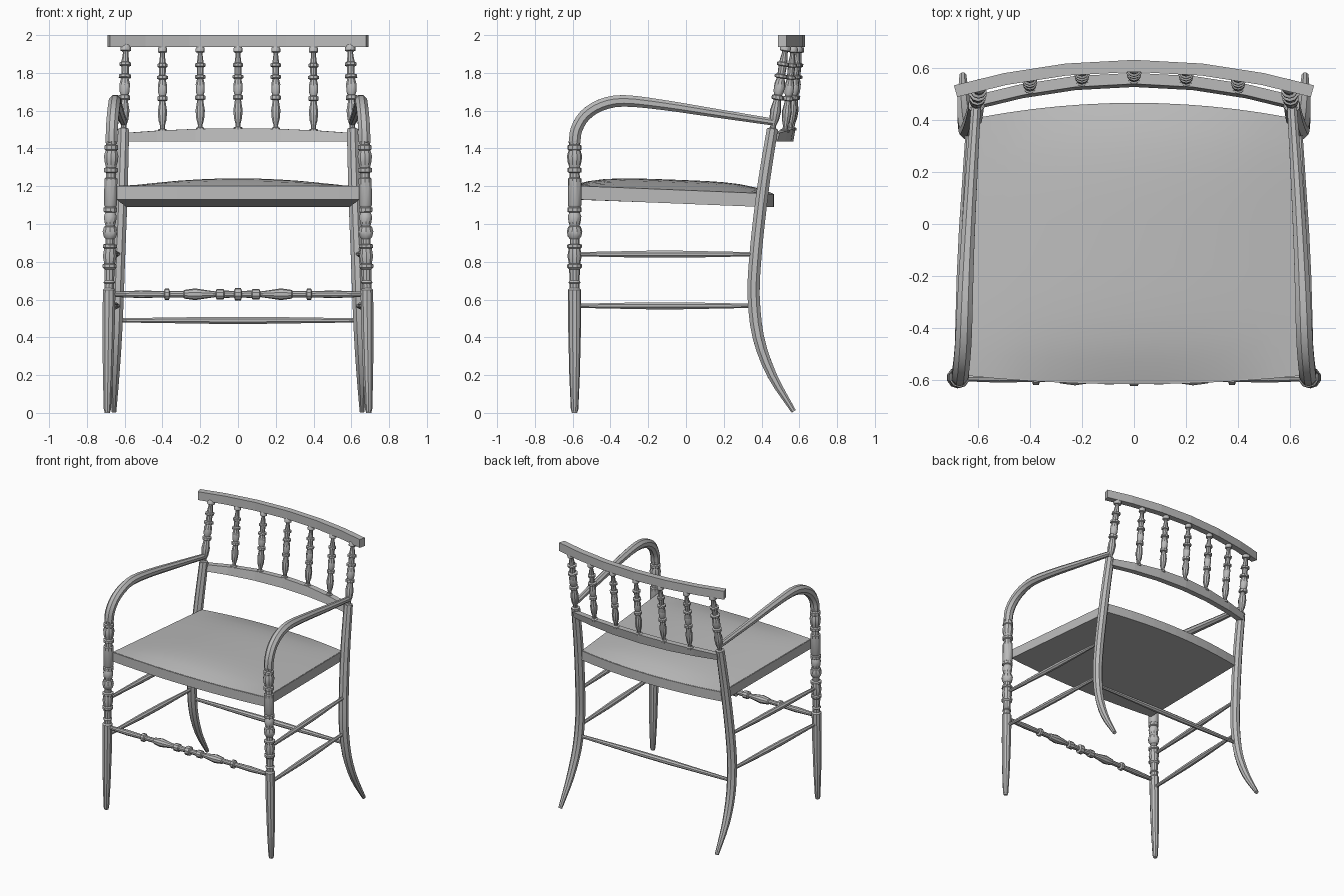
import bpy, bmesh
from mathutils import Vector

if "Cube" in bpy.data.objects:
    bpy.data.objects.remove(bpy.data.objects["Cube"], do_unlink=True)

GREY = (0.5, 0.5, 0.5, 1)
mat = bpy.data.materials.new("plain grey")
mat.use_nodes = True
mat.diffuse_color = GREY
mat.node_tree.nodes["Principled BSDF"].inputs["Base Color"].default_value = GREY


def finish(name, bm, smooth=None):
    bmesh.ops.recalc_face_normals(bm, faces=bm.faces)
    me = bpy.data.meshes.new(name)
    bm.to_mesh(me)
    bm.free()
    me.materials.append(mat)
    ob = bpy.data.objects.new(name, me)
    bpy.context.collection.objects.link(ob)
    if smooth:
        bpy.ops.object.select_all(action='DESELECT')
        ob.select_set(True)
        bpy.context.view_layer.objects.active = ob
        bpy.ops.object.shade_smooth_by_angle(angle=smooth)
    return ob


def skin(name, rings, smooth=None):
    """Closed skin over a row of equal-length vertex rings."""
    bm = bmesh.new()
    rows = [[bm.verts.new(p) for p in ring] for ring in rings]
    n = len(rows[0])
    for a, b in zip(rows, rows[1:]):
        for i in range(n):
            j = (i + 1) % n
            bm.faces.new((a[i], a[j], b[j], b[i]))
    bm.faces.new(rows[0])
    bm.faces.new(rows[-1])
    return finish(name, bm, smooth)


def tube(name, pts, radii, side=(1, 0, 0), sides=8):
    from math import sin, cos, tau
    rings = []
    for i, p in enumerate(pts):
        t = (pts[min(i + 1, len(pts) - 1)] - pts[max(i - 1, 0)]).normalized()
        u = Vector(side)
        u = (u - t * u.dot(t)).normalized()
        v = t.cross(u)
        rings.append([p + radii[i] * (u * cos(tau * (k + .5) / sides) + v * sin(tau * (k + .5) / sides))
                      for k in range(sides)])
    return skin(name, rings, 0.6)


def turned(name, a, b, profile, scale=1, side=(1, 0, 0), sides=10):
    """Lathe-turned bar from a to b; profile holds (fraction, radius)."""
    a, b = Vector(a), Vector(b)
    return tube(name, [a.lerp(b, t) for t, _ in profile], [r * scale for _, r in profile], side, sides)


def smooth_path(keys, steps=3):
    """Catmull-Rom path through (x, y, z, radius) keys."""
    k = [Vector(q) for q in keys]
    k = [2 * k[0] - k[1]] + k + [2 * k[-1] - k[-2]]
    out = []
    for p0, p1, p2, p3 in zip(k, k[1:], k[2:], k[3:]):
        for s in range(steps):
            t = s / steps
            out.append(.5 * (2 * p1 + (p2 - p0) * t + (2 * p0 - 5 * p1 + 4 * p2 - p3) * t * t
                             + (3 * p1 - p0 - 3 * p2 + p3) * t ** 3))
    out.append(k[-2])
    return [q.to_3d() for q in out], [q[3] for q in out]


def curved_rail(name, half, y_mid, sag, z0, z1, lean, thick, crown=0):
    rings = []
    for u in (-1, -.72, -.38, 0, .38, .72, 1):
        x, y = u * half, y_mid - sag * u * u
        n = Vector((2 * sag * u / half, 1, 0)).normalized() * thick / 2
        low, top = Vector((x, y, z0)), Vector((x, y + lean, z1 - crown * u * u))
        rings.append([low - n, low + n, top + n, top - n])
    return skin(name, rings)


def seat_slab(name, top, bottom, inset=0, smooth=None, n=12):
    """Bowed trapezium slab between two height functions of (u, v)."""
    bm = bmesh.new()

    def point(i, j, height):
        u, v = 2 * i / n - 1, j / n
        x = u * (.645 - .055 * v - inset)
        front, back = -.582 - .033 * (1 - u * u) + inset, .41 + .055 * (1 - u * u) - inset
        return bm.verts.new((x, front + (back - front) * v, height(u, v)))
    up, dn = [[[point(i, j, f) for j in range(n + 1)] for i in range(n + 1)] for f in (top, bottom)]
    for i in range(n):
        for g in (up, dn):
            for j in range(n):
                bm.faces.new((g[i][j], g[i + 1][j], g[i + 1][j + 1], g[i][j + 1]))
        for e in (0, n):
            bm.faces.new((up[i][e], up[i + 1][e], dn[i + 1][e], dn[i][e]))
            bm.faces.new((up[e][i], up[e][i + 1], dn[e][i + 1], dn[e][i]))
    return finish(name, bm, smooth)


# Seat
def deck(u, v):
    return 1.2 - .04 * v


seat_slab("seat_frame", deck, lambda u, v: deck(u, v) - .07)
seat_slab("seat_cushion", lambda u, v: deck(u, v) + .002 + .053 * (1 - u * u) * (1 - (2 * v - 1) ** 4),
          lambda u, v: deck(u, v) - .01, .004, 0.5)

# Turning profiles
SPINDLE = [(0, .024), (.03, .024), (.04, .014), (.07, .013), (.14, .022), (.24, .026), (.33, .019),
           (.36, .017), (.37, .028), (.41, .028), (.42, .018), (.46, .024), (.55, .025), (.61, .018),
           (.62, .03), (.65, .03), (.66, .018), (.75, .019), (.76, .028), (.79, .028), (.80, .019),
           (.9, .013), (.92, .014), (.93, .025), (.97, .025), (1, .018)]
FRONT_POST = [(0, .014), (.02, .02), (.2, .028), (.45, .034), (.65, .035), (.66, .027), (.685, .027),
              (.69, .033), (.70, .026), (.76, .029), (.77, .039), (.785, .039), (.79, .03), (.83, .038),
              (.87, .031), (.875, .039), (.89, .039), (.895, .025), (.92, .025), (.935, .036), (.96, .041),
              (.985, .034), (.99, .026), (1.01, .032), (1.04, .036), (1.06, .028), (1.065, .038), (1.085, .038),
              (1.09, .031), (1.10, .036), (1.24, .036), (1.245, .028), (1.27, .027), (1.275, .038),
              (1.295, .038), (1.3, .028), (1.33, .037), (1.36, .04), (1.39, .032), (1.395, .038), (1.415, .038),
              (1.42, .029), (1.44, .033)]
ROD = [(0, .012), (.2, .016), (.4, .02), (.6, .02), (.8, .016), (1, .012)]
half_front = [(0, .033), (.015, .033), (.02, .017), (.07, .02), (.075, .028), (.11, .028), (.115, .015),
              (.15, .02), (.22, .031), (.275, .023), (.28, .017), (.35, .017), (.355, .03), (.375, .03),
              (.38, .017), (.5, .02), (.64, .014)]
FRONT_ROD = [(.5 - d / 1.28, r) for d, r in reversed(half_front)] + [(.5 + d / 1.28, r) for d, r in half_front]

for s, label in ((-1, "right"), (1, "left")):
    # Front leg with turned post
    turned(label + "_front_leg", (s * .692, -.59, 0), (s * .67, -.59, 1.44),
           [(z / 1.44, r) for z, r in FRONT_POST])
    # Swept back leg and its turned upper post
    tube(label + "_back_leg", *smooth_path([
        (s * .657, .57, .008, .014), (s * .653, .455, .2, .027), (s * .645, .383, .4, .033),
        (s * .637, .358, .62, .035), (s * .63, .367, .82, .035), (s * .622, .387, 1.02, .035),
        (s * .614, .415, 1.24, .034), (s * .606, .457, 1.5, .032)]))
    turned(label + "_back_post", (s * .606, .457, 1.49), (s * .594, .53, 1.95), SPINDLE, 1.15)
    # Arm
    tube(label + "_arm", *smooth_path([
        (s * .67, -.59, 1.43, .033), (s * .668, -.58, 1.5, .034), (s * .662, -.535, 1.575, .034),
        (s * .655, -.45, 1.63, .034), (s * .65, -.33, 1.652, .033), (s * .641, -.12, 1.63, .029),
        (s * .626, .15, 1.588, .025), (s * .606, .46, 1.54, .02)]))
    # Side stretchers
    for z, name in ((.84, "_upper_stretcher"), (.567, "_lower_stretcher")):
        turned(label + name, (s * .68, -.575, z), (s * .636, .35, z), ROD, sides=8)

# Front and back stretchers
turned("front_stretcher", (-.66, -.59, .628), (.66, -.59, .628), FRONT_ROD, side=(0, 1, 0))
turned("back_stretcher", (-.63, .37, .49), (.63, .37, .49), ROD, side=(0, 1, 0), sides=8)

# Back rails and spindles
curved_rail("top_rail", .685, .607, .097, 1.937, 2, 0, .046)
curved_rail("lower_back_rail", .6, .547, .084, 1.437, 1.507, .012, .042, .025)
for i in range(-2, 3):
    x = i * .2
    turned("back_spindle", (x, .56 - .23 * x * x, 1.497 - .07 * x * x), (x, .602 - .205 * x * x, 1.942), SPINDLE)
